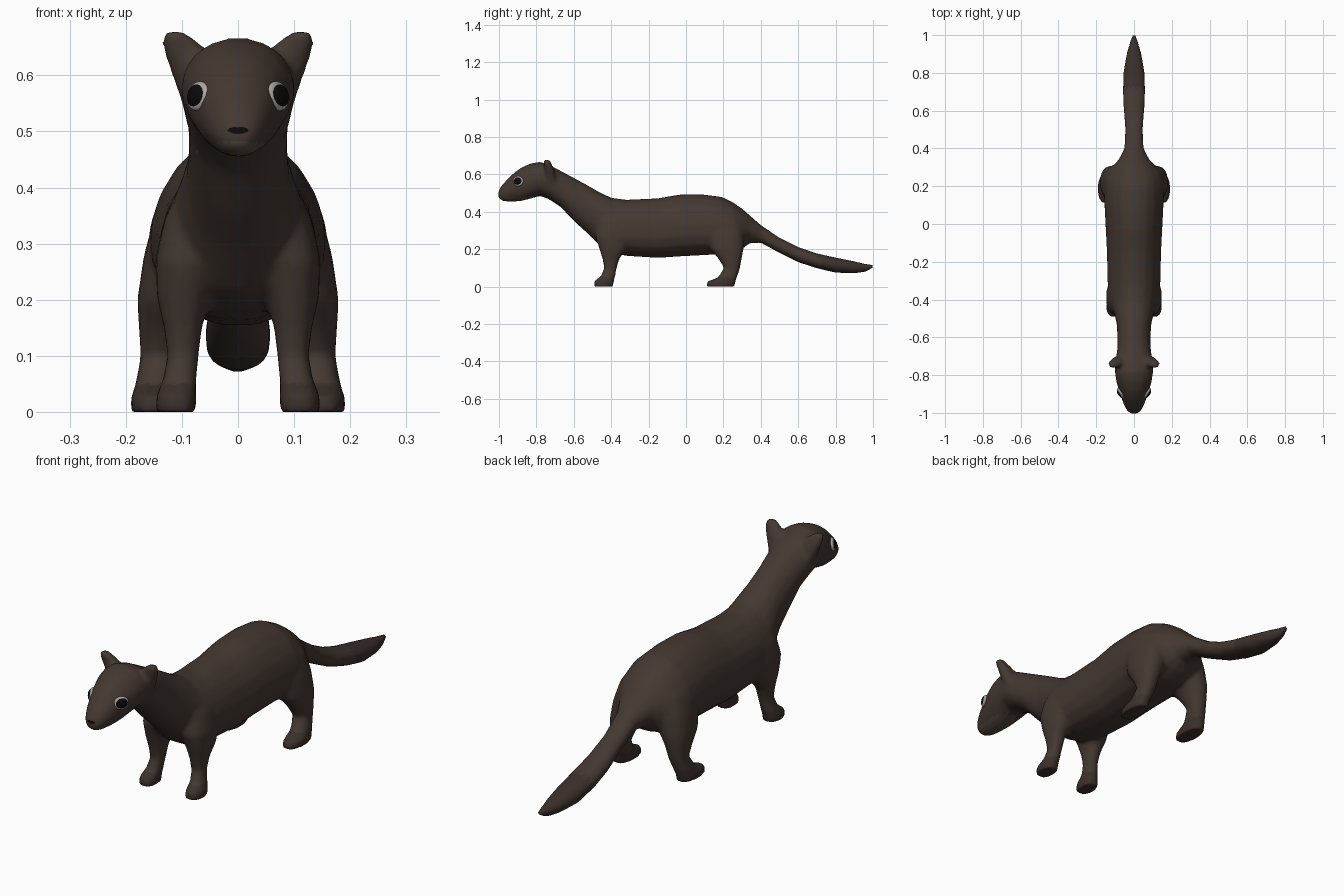
import bpy, bmesh, math
from mathutils import Vector

if "Cube" in bpy.data.objects:
    bpy.data.objects.remove(bpy.data.objects["Cube"])

N = 18


def material(name, rgb):
    m = bpy.data.materials.new(name)
    m.diffuse_color = (*rgb, 1)
    m.use_nodes = True
    m.node_tree.nodes["Principled BSDF"].inputs["Base Color"].default_value = m.diffuse_color
    return m


fur = material("brown fur", (0.058, 0.040, 0.031))
dark_fur = material("dark fur", (0.044, 0.030, 0.024))
pale_fur = material("pale fur", (0.085, 0.063, 0.047))
black = material("black", (0.003, 0.003, 0.003))
rim = material("eye rim", (0.40, 0.38, 0.36))


def spow(v, p):
    return math.copysign(abs(v) ** p, v)


def loft(bm, rings):
    """Skin closed rings of equal size and cap both ends."""
    vs = [[bm.verts.new(p) for p in r] for r in rings]
    for a, b in zip(vs, vs[1:]):
        for i in range(N):
            j = (i + 1) % N
            bm.faces.new((a[i], a[j], b[j], b[i]))
    bm.faces.new(vs[0])
    bm.faces.new(vs[-1][::-1])


def upright_ring(y, top, bottom, w):
    pear = 0.16 if -0.42 < y < 0.32 else 0.0   # trunk is wider low down
    out = []
    for i in range(N):
        a = 2 * math.pi * i / N
        out.append(Vector((w * spow(math.cos(a), 0.94) * (1 - pear * math.sin(a)), y,
                           (top + bottom) / 2 + (top - bottom) / 2 * spow(math.sin(a), 0.98))))
    return out


def level_ring(s, z, y0, y1, x0, x1):
    out = []
    for i in range(N):
        a = 2 * math.pi * i / N
        out.append(Vector((s * ((x0 + x1) / 2 + (x1 - x0) / 2 * spow(math.cos(a), 0.85)),
                           (y0 + y1) / 2 + (y1 - y0) / 2 * spow(math.sin(a), 0.85), z)))
    return out


# head, neck, trunk and tail: y, top, bottom, half width
spine = [
    (-1.003, .512, .474, .022), (-.985, .542, .459, .040), (-.955, .575, .454, .055),
    (-.92, .609, .454, .067), (-.88, .638, .457, .081), (-.83, .660, .470, .095),
    (-.78, .668, .485, .102), (-.73, .652, .465, .100), (-.67, .620, .425, .090),
    (-.60, .583, .350, .088), (-.53, .545, .287, .092), (-.46, .505, .215, .108),
    (-.40, .477, .180, .128), (-.32, .466, .163, .139), (-.15, .474, .152, .143),
    (-.03, .495, .160, .149), (.08, .496, .166, .155), (.19, .482, .172, .158),
    (.25, .453, .178, .148), (.30, .418, .200, .122), (.34, .382, .232, .082),
    (.40, .330, .234, .052), (.50, .262, .180, .047), (.60, .212, .130, .055),
    (.70, .178, .098, .060), (.80, .156, .074, .057), (.90, .136, .071, .040),
    (.96, .123, .078, .023), (1.005, .117, .102, .008)]

# limbs and ears: z, back-to-front extent, inner and outer x
front_leg = [
    (-.003, -.493, -.39, .074, .146), (.03, -.492, -.385, .074, .146),
    (.055, -.455, -.379, .074, .135), (.10, -.438, -.370, .070, .126),
    (.15, -.447, -.355, .064, .132), (.20, -.463, -.320, .050, .144),
    (.27, -.485, -.290, .030, .148), (.35, -.470, -.290, .030, .130),
    (.42, -.430, -.330, .030, .088)]
hind_leg = [
    (-.003, .107, .26, .113, .191), (.028, .112, .265, .113, .191),
    (.048, .170, .272, .112, .183), (.10, .203, .289, .100, .174),
    (.15, .173, .298, .085, .177), (.20, .130, .308, .060, .180),
    (.28, .100, .310, .030, .168), (.36, .090, .290, .020, .146),
    (.43, .110, .250, .020, .100)]
ear = [
    (.54, -.750, -.69, .040, .096), (.58, -.753, -.695, .040, .110),
    (.625, -.757, -.705, .040, .127), (.655, -.760, -.718, .065, .136),
    (.678, -.765, -.728, .097, .134)]

bm = bmesh.new()
loft(bm, [upright_ring(*r) for r in spine])
for s in (-1, 1):
    for part in (front_leg, hind_leg, ear):
        loft(bm, [level_ring(s, *r) for r in part])
bmesh.ops.recalc_face_normals(bm, faces=bm.faces)
me = bpy.data.meshes.new("body_parts")
bm.to_mesh(me)
bm.free()
body = bpy.data.objects.new("body", me)
bpy.context.collection.objects.link(body)

# fuse the parts into one skin
rm = body.modifiers.new("fuse", 'REMESH')
rm.mode = 'VOXEL'
rm.voxel_size = 0.009
sm = body.modifiers.new("soften", 'SMOOTH')
sm.factor = 0.5
sm.iterations = 8
de = body.modifiers.new("reduce", 'DECIMATE')
de.ratio = 0.25
dg = bpy.context.evaluated_depsgraph_get()
skin = bpy.data.meshes.new_from_object(body.evaluated_get(dg))
body.modifiers.clear()
body.data = skin
skin.materials.clear()
for m in (fur, dark_fur, pale_fur):
    skin.materials.append(m)
for v in skin.vertices:
    v.co.z = max(v.co.z, 0)

# darker paws and tail end, paler upper lip
for p in skin.polygons:
    c = p.center
    p.use_smooth = True
    if c.y > 0.72 or (c.z < 0.05 and c.y < 0.4):
        p.material_index = 1
    elif c.y < -0.8 and c.z < 0.48:
        p.material_index = 2


def ellipsoid(name, loc, size, normal, mat):
    bpy.ops.mesh.primitive_uv_sphere_add(segments=16, ring_count=10, radius=1, location=loc)
    o = bpy.context.object
    o.name = name
    o.scale = size
    o.rotation_euler = Vector(normal).to_track_quat('Z', 'Y').to_euler()
    o.data.materials.append(mat)
    bpy.ops.object.shade_smooth()


# eyes with a thin pale rim
for s, side in ((-1, "right"), (1, "left")):
    n = Vector((s * .83, -.53, .18)).normalized()
    c = Vector((s * .071, -.897, .563))
    ellipsoid("eye_rim_" + side, c, (.032, .027, .011), n, rim)
    ellipsoid("eye_" + side, c + n * .003, (.027, .022, .011), n, black)

# nose pad
ellipsoid("nose", (0, -.992, .502), (.026, .013, .011), (0, -1, .5), black)
